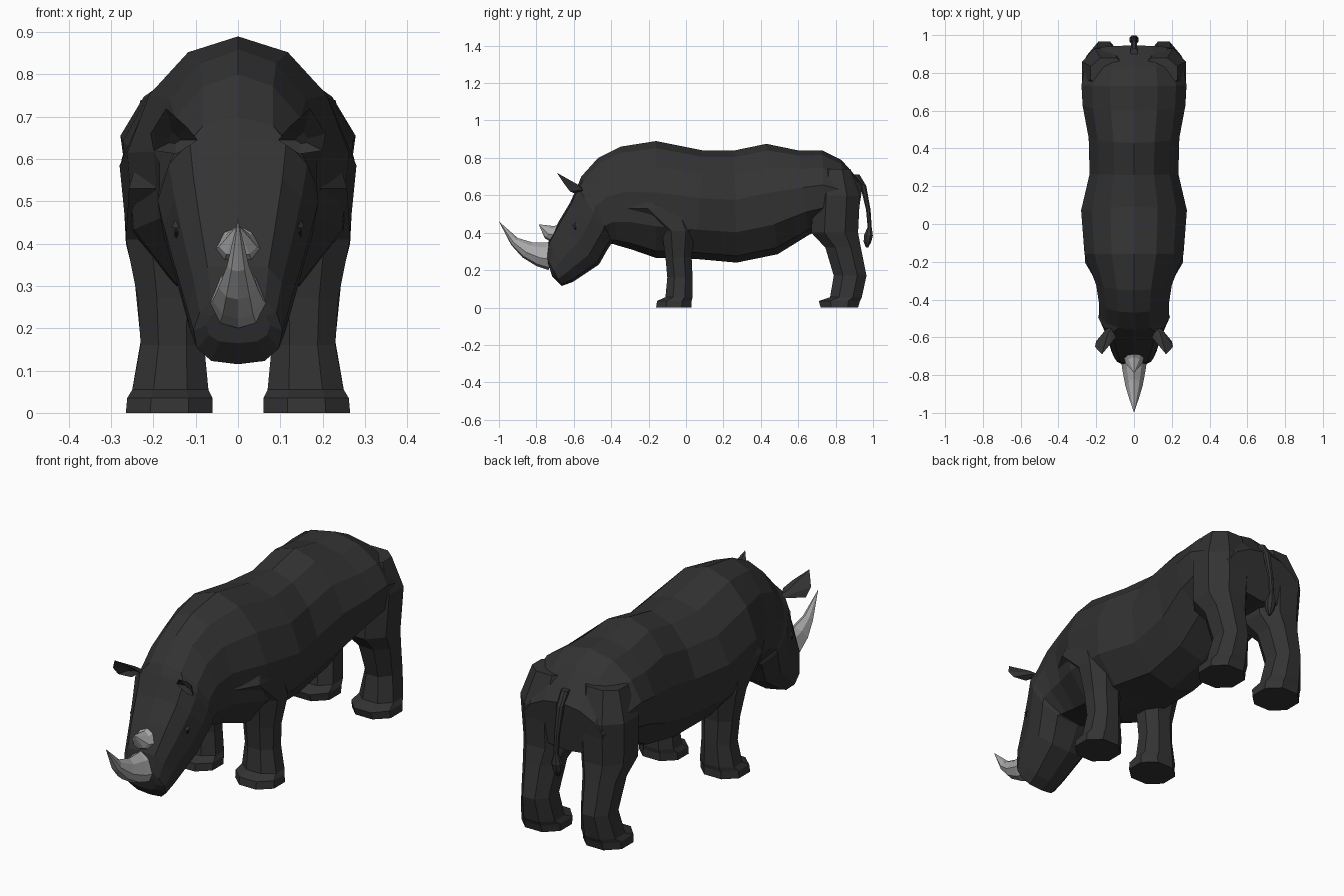
import bpy, bmesh, math
from mathutils import Vector

old = bpy.data.objects.get("Cube")
if old:
    bpy.data.objects.remove(old, do_unlink=True)


def material(name, rgb):
    m = bpy.data.materials.new(name)
    m.use_nodes = True
    m.diffuse_color = (*rgb, 1)
    bsdf = m.node_tree.nodes["Principled BSDF"]
    bsdf.inputs["Base Color"].default_value = (*rgb, 1)
    bsdf.inputs["Roughness"].default_value = 0.9
    return m


hide = material("dark hide", (0.033, 0.033, 0.034))
ivory = material("pale horn", (0.40, 0.40, 0.40))
black = material("eye black", (0.008, 0.008, 0.008))


def loft(name, rings, mat):
    """Skin a list of equal-length rings and cap both ends."""
    bm = bmesh.new()
    loops = [[bm.verts.new(p) for p in ring] for ring in rings]
    for a, b in zip(loops, loops[1:]):
        for i in range(len(a)):
            j = (i + 1) % len(a)
            bm.faces.new((a[i], a[j], b[j], b[i]))
    bm.faces.new(loops[0])
    bm.faces.new(loops[-1])
    bmesh.ops.remove_doubles(bm, verts=bm.verts, dist=0.0005)
    bmesh.ops.recalc_face_normals(bm, faces=bm.faces)
    mesh = bpy.data.meshes.new(name)
    bm.to_mesh(mesh)
    bm.free()
    mesh.materials.append(mat)
    ob = bpy.data.objects.new(name, mesh)
    bpy.context.collection.objects.link(ob)
    return ob


def section(half, ty, tz, by, bz, w):
    """Mirrored cross-section between a top point and a bottom point."""
    right = [(x * w, by + (ty - by) * t, bz + (tz - bz) * t) for x, t in half]
    return right + [(-x, y, z) for x, y, z in right[-2:0:-1]]


def level(z, y0, y1, x0, x1, cut=0.28):
    """Horizontal eight-sided ring with cut corners."""
    corners = [(cut, 0), (1 - cut, 0), (1, cut), (1, 1 - cut),
               (1 - cut, 1), (cut, 1), (0, 1 - cut), (0, cut)]
    return [(x0 + (x1 - x0) * u, y0 + (y1 - y0) * v, z) for u, v in corners]


def flip(rings, side):
    return [[(x * side, y, z) for x, y, z in r] for r in rings]


# Body and head in one skin, nose to rump
head_half = [(0, 1), (.6, .97), (.86, .8), (1, .52), (.92, .24), (.6, .05), (0, 0)]
body_half = [(0, 1), (.45, .94), (.8, .78), (1, .56), (.94, .27), (.55, .06), (0, 0)]
head = [
    (-.74, .245, -.715, .165, .075),
    (-.745, .27, -.665, .115, .105),
    (-.735, .35, -.605, .137, .12),
    (-.68, .46, -.465, .23, .15),
    (-.62, .56, -.42, .31, .175),
    (-.58, .65, -.40, .34, .19),
]
body = [
    (-.56, .70, -.39, .34, .185),
    (-.47, .80, -.36, .33, .185),
    (-.35, .86, -.29, .31, .20),
    (-.16, .89, -.16, .265, .262),
    (.09, .84, .05, .26, .28),
    (.26, .84, .27, .24, .235),
    (.43, .875, .49, .285, .24),
    (.6, .84, .66, .39, .272),
    (.73, .84, .74, .42, .278),
    (.83, .79, .84, .42, .262),
    (.945, .66, .91, .42, .21),
]
loft("body", [section(head_half, *r) for r in head]
     + [section(body_half, *r) for r in body], hide)

# Legs: height, front, back, inner, outer
front_leg = [
    (0, -.16, .03, .06, .265), (.035, -.155, .03, .06, .262),
    (.055, -.11, .035, .07, .25), (.16, -.1, .035, .08, .23),
    (.27, -.11, .03, .075, .237), (.41, -.13, .05, .05, .265),
    (.53, -.31, .06, .04, .258), (.66, -.22, .04, .04, .22),
]
hind_leg = [
    (0, .72, .92, .06, .265), (.035, .71, .93, .06, .262),
    (.055, .77, .94, .07, .25), (.17, .79, .965, .085, .23),
    (.32, .745, .935, .07, .245), (.40, .67, .92, .04, .265),
    (.60, .68, .93, .03, .275), (.74, .72, .88, .04, .23),
]
# Ear outline at the mouth, running round from the tip
ear_rim = [(.17, -.69, .72), (.12, -.63, .675), (.095, -.6, .645),
           (.145, -.6, .612), (.2, -.62, .62), (.207, -.65, .66)]

for side, label in ((1, "left"), (-1, "right")):
    for name, rows in (("front_leg", front_leg), ("hind_leg", hind_leg)):
        loft(f"{name}_{label}", flip([level(*r) for r in rows], side), hide)

    # Cupped ear: root, rim, then a sunken inside
    rim = [Vector(p) for p in ear_rim]
    root, hollow = Vector((.125, -.53, .63)), Vector((.15, -.59, .645))
    rings = [[root + (p - root) * .3 for p in rim], rim,
             [p.lerp(hollow, .2) for p in rim], [p.lerp(hollow, .75) for p in rim]]
    loft(f"ear_{label}", flip(rings, side), hide)

    # Eye with a thin lid above it
    eye = [[(x, -.585 + r * math.cos(a), .425 + r * math.sin(a))
            for a in [math.tau * i / 6 for i in range(6)]]
           for x, r in ((.11, .018), (.143, .018), (.15, .008))]
    loft(f"eye_{label}", flip(eye, side), black)
    lid = [level(z, y0, y1, .1, x) for z, y0, y1, x in
           ((.437, -.608, -.56, .157), (.455, -.6, -.55, .15))]
    loft(f"eyelid_{label}", flip(lid, side), hide)

# Horns
horn_half = [(0, 1), (.65, .78), (1, .35), (.6, .08), (0, 0)]
front_horn = [(-.68, .36, -.735, .2, .07), (-.745, .348, -.80, .222, .06),
              (-.82, .348, -.875, .268, .046), (-.90, .372, -.935, .335, .026),
              (-1, .46, -1, .46, 0)]
rear_horn = [(-.655, .455, -.72, .35, .056), (-.705, .435, -.755, .37, .045),
             (-.787, .445, -.787, .445, 0)]
for name, rows in (("front_horn", front_horn), ("rear_horn", rear_horn)):
    loft(name, [section(horn_half, *r) for r in rows], ivory)

# Tail with a tuft: height, centre, radius
tail = [(.71, .91, .018), (.65, .948, .016), (.52, .975, .012), (.43, .982, .011),
        (.385, .975, .024), (.35, .97, .02), (.32, .968, .006)]
loft("tail", [level(z, y - r, y + r, -r, r) for z, y, r in tail], hide)
